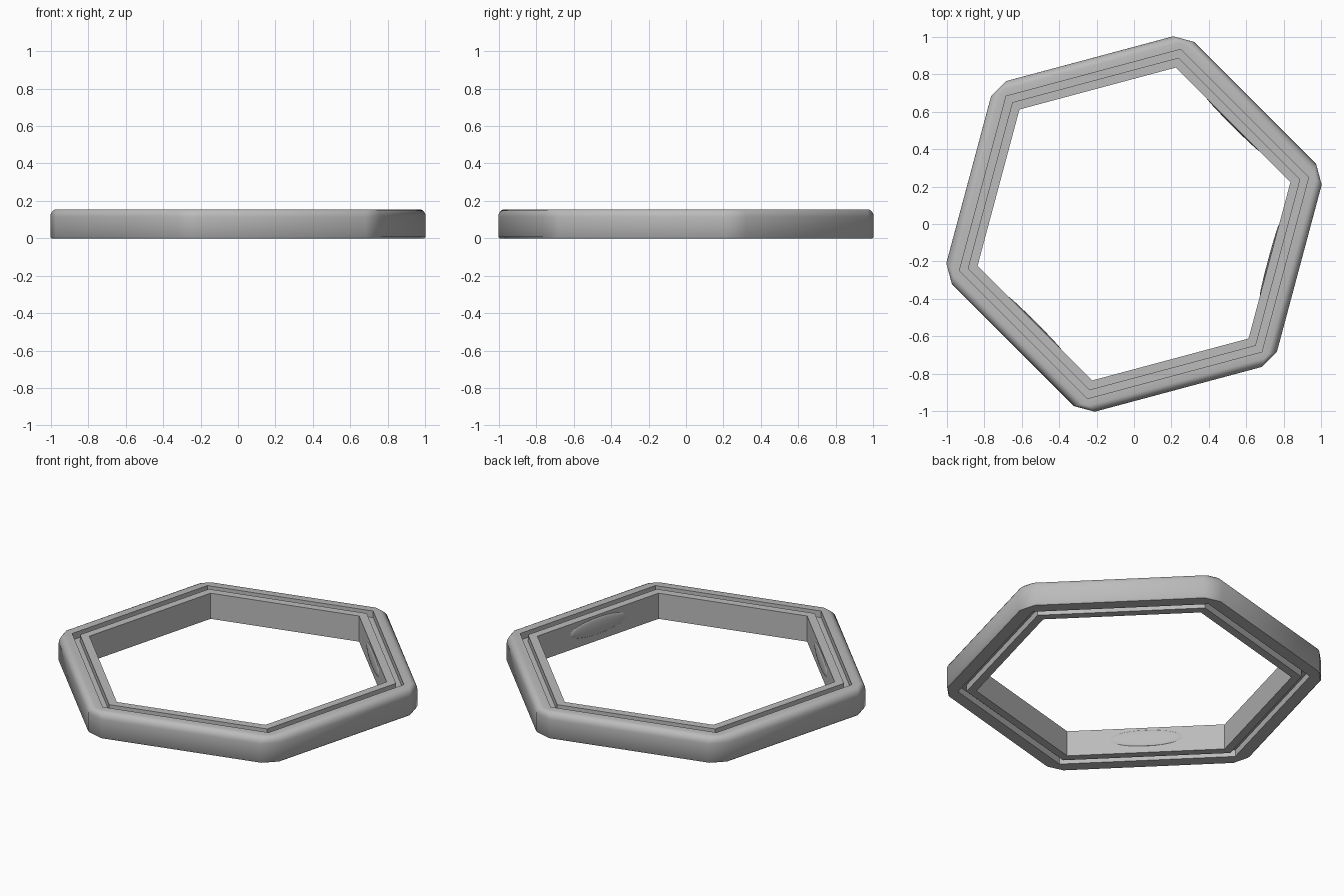
import bpy, bmesh, math
from mathutils import Matrix, Vector

cube = bpy.data.objects.get("Cube")
if cube:
    bpy.data.objects.remove(cube, do_unlink=True)

HEIGHT = 0.155
INNER, GROOVE_IN, GROOVE_OUT, OUTER = 0.75, 0.797, 0.837, 0.915
DEPTH, ROUND, CORNER = 0.04, 0.04, 0.066
TURN = math.radians(15)

grey = bpy.data.materials.new("plain grey")
grey.use_nodes = True
grey.diffuse_color = (0.5, 0.5, 0.5, 1)
grey.node_tree.nodes["Principled BSDF"].inputs["Base Color"].default_value = (0.5, 0.5, 0.5, 1)


def finish(bm, name):
    bmesh.ops.recalc_face_normals(bm, faces=bm.faces)
    mesh = bpy.data.meshes.new(name)
    bm.to_mesh(mesh)
    bm.free()
    mesh.materials.append(grey)
    obj = bpy.data.objects.new(name, mesh)
    bpy.context.collection.objects.link(obj)
    bpy.ops.object.select_all(action="DESELECT")
    obj.select_set(True)
    bpy.context.view_layer.objects.active = obj
    bpy.ops.object.shade_smooth_by_angle(angle=math.radians(35))
    return obj


def hexagon(bm, apothem, z):
    """Hexagon whose corners are clipped more the nearer it is to the outside."""
    cut = CORNER * min(1, max(0, (apothem - 0.86) / (OUTER - 0.86)))
    corners = [Vector((math.cos(a), math.sin(a), 0)) * apothem / math.cos(math.pi / 6)
               for a in (TURN + k * math.pi / 3 for k in range(6))]
    verts = []
    for k, c in enumerate(corners):
        for other in (corners[k - 1], corners[(k + 1) % 6]):
            p = c + (other - c).normalized() * cut
            verts.append(bm.verts.new((p.x, p.y, z)))
    return verts


# Frame cross-section: rounded outer top edge, a groove above and below
arc = [(OUTER - ROUND + ROUND * math.cos(t), HEIGHT - ROUND + ROUND * math.sin(t))
       for t in (i * math.pi / 10 for i in range(6))]
profile = [(INNER, 0), (GROOVE_IN, 0), (GROOVE_IN, DEPTH), (GROOVE_OUT, DEPTH),
           (GROOVE_OUT, 0), (OUTER - 0.008, 0), (OUTER, 0.008)] + arc + [
           (GROOVE_OUT, HEIGHT), (GROOVE_OUT, HEIGHT - DEPTH),
           (GROOVE_IN, HEIGHT - DEPTH), (GROOVE_IN, HEIGHT), (INNER, HEIGHT)]
bm = bmesh.new()
rings = [hexagon(bm, a, z) for a, z in profile]
for i, ring in enumerate(rings):
    below = rings[i - 1]
    for k in range(12):
        n = (k + 1) % 12
        bm.faces.new((below[k], below[n], ring[n], ring[k]))
bmesh.ops.remove_doubles(bm, verts=bm.verts, dist=0.0001)
finish(bm, "hexagonal_frame")

# Shallow grip bumps on three inner walls
for name, degrees in (("back_left_bump", 45), ("left_bump", -15), ("front_right_bump", 225)):
    bm = bmesh.new()
    bmesh.ops.create_uvsphere(bm, u_segments=24, v_segments=12, radius=1)
    bmesh.ops.transform(bm, verts=bm.verts, matrix=(
        Matrix.Rotation(math.radians(degrees), 4, "Z")
        @ Matrix.Translation((INNER, 0, 0.09))
        @ Matrix.Diagonal((0.008, 0.2, 0.05, 1))))
    finish(bm, name)
